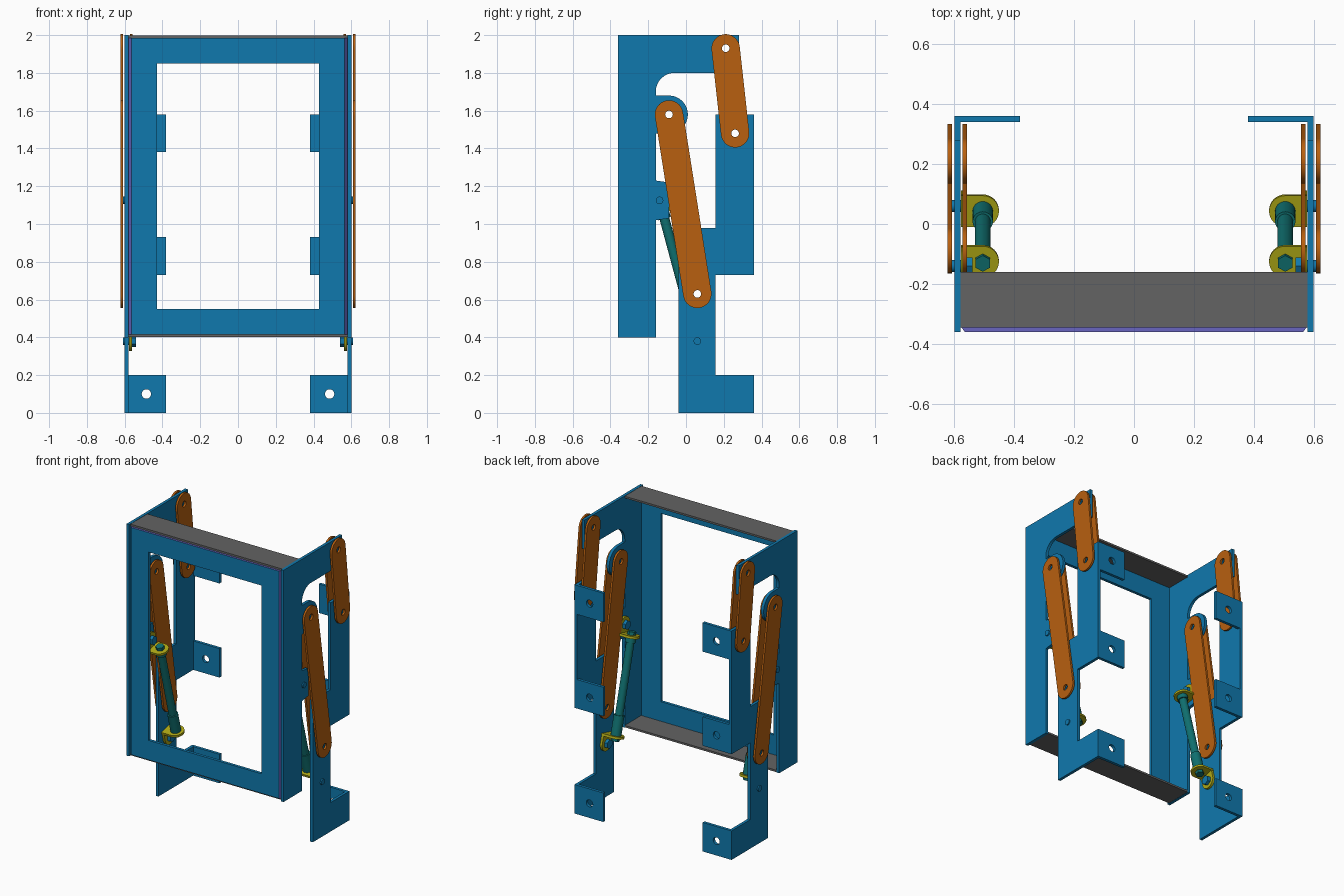
import bpy, bmesh
from math import sin, cos, radians, pi
from mathutils import Matrix, Vector

if "Cube" in bpy.data.objects:
    bpy.data.objects.remove(bpy.data.objects["Cube"])


def material(name, rgb):
    m = bpy.data.materials.new(name)
    m.use_nodes = True
    m.diffuse_color = (*rgb, 1)
    m.node_tree.nodes["Principled BSDF"].inputs["Base Color"].default_value = (*rgb, 1)
    return m


BLUE = material("blue", (0.005, 0.19, 0.42))
ORANGE = material("orange", (0.48, 0.117, 0.005))
GRAY = material("gray", (0.125, 0.125, 0.125))
YELLOW = material("yellow", (0.42, 0.39, 0.008))
TEAL = material("teal", (0.005, 0.16, 0.16))
PURPLE = material("purple", (0.14, 0.13, 0.53))
parts = []


def add_object(name, bm, *mats):
    bmesh.ops.remove_doubles(bm, verts=bm.verts, dist=0.0002)
    bmesh.ops.recalc_face_normals(bm, faces=bm.faces)
    me = bpy.data.meshes.new(name)
    bm.to_mesh(me)
    bm.free()
    for m in mats:
        me.materials.append(m)
    ob = bpy.data.objects.new(name, me)
    bpy.context.collection.objects.link(ob)
    parts.append(ob)
    return ob


def arc(cx, cy, r, a, b, n=16):
    steps = [radians(a + (b - a) * i / n) for i in range(n + 1)]
    return [(cx + r * cos(t), cy + r * sin(t)) for t in steps]


def axes(u, v, w, origin):
    m = Matrix((u, v, w)).transposed().to_4x4()
    m.translation = origin
    return m


def side_plane(x):
    return axes((0, 1, 0), (0, 0, 1), (1, 0, 0), (x, 0, 0))


def plate(name, outline, holes, thickness, matrix, mat):
    """Flat sheet from an outline with round holes (u, v, radius)."""
    cu = bpy.data.curves.new(name, 'CURVE')
    cu.dimensions, cu.fill_mode, cu.extrude = '2D', 'BOTH', thickness / 2
    for pts in [outline] + [arc(u, v, r, 0, 345, 23) for u, v, r in holes]:
        sp = cu.splines.new('POLY')
        sp.points.add(len(pts) - 1)
        for p, (u, v) in zip(sp.points, pts):
            p.co = (u, v, 0, 1)
        sp.use_cyclic_u = True
    tmp = bpy.data.objects.new(name + "_outline", cu)
    me = bpy.data.meshes.new_from_object(tmp)
    bm = bmesh.new()
    bm.from_mesh(me)
    bm.transform(matrix)
    bpy.data.objects.remove(tmp)
    bpy.data.curves.remove(cu)
    bpy.data.meshes.remove(me)
    for f in bm.faces:
        f.material_index = 0
    return add_object(name, bm, mat)


def box(name, lo, hi, mat):
    lo, hi = Vector(lo), Vector(hi)
    bm = bmesh.new()
    bmesh.ops.create_cube(bm, size=1, matrix=Matrix.Translation((lo + hi) / 2)
                          @ Matrix.Diagonal((*(hi - lo), 1)))
    return add_object(name, bm, mat)


def rod(name, a, b, r, mat, sides=24):
    a, b = Vector(a), Vector(b)
    m = Matrix.Translation((a + b) / 2) @ (b - a).to_track_quat('Z', 'Y').to_matrix().to_4x4()
    bm = bmesh.new()
    bmesh.ops.create_cone(bm, cap_ends=True, segments=sides, radius1=r, radius2=r,
                          depth=(b - a).length, matrix=m)
    return add_object(name, bm, mat)


# Front frame: mitred ring with purple outer edges
def rectangle(x, z0, z1, y):
    return [(-x, y, z0), (x, y, z0), (x, y, z1), (-x, y, z1)]


bm = bmesh.new()
of, ob_, inf, inb = [[bm.verts.new(p) for p in rectangle(*q)] for q in (
    (0.565, 0.415, 1.985, -0.36), (0.58, 0.415, 1.985, -0.34),
    (0.43, 0.55, 1.85, -0.36), (0.43, 0.55, 1.85, -0.34))]
for i in range(4):
    j = (i + 1) % 4
    for a, b in ((of, inf), (inf, inb), (inb, ob_), (ob_, of)):
        f = bm.faces.new((a[i], a[j], b[j], b[i]))
        f.material_index = int(a is ob_)
add_object("front_frame", bm, BLUE, PURPLE)

# Gray panels closing the frame above and below
box("top_panel", (-0.58, -0.345, 1.985), (0.58, -0.16, 1.998), GRAY)
box("bottom_panel", (-0.58, -0.345, 0.402), (0.58, -0.16, 0.415), GRAY)

# Pivot points in (y, z)
LONG = ((-0.09, 1.58), (0.06, 0.63))
SHORT = ((0.21, 1.93), (0.26, 1.48))
STRUT = ((-0.14, 1.125), (0.06, 0.38))
PIN = 0.02

arm_outline = ([(-0.36, 0.4), (-0.16, 0.4), (-0.16, 1.02), (-0.09, 1.03), (-0.09, 1.22),
                (-0.16, 1.23), (-0.16, 1.48)] + arc(*LONG[0], 0.1, -90, 90)
               + [(-0.16, 1.68)] + arc(-0.06, 1.70, 0.1, 180, 90)
               + [(0.28, 1.8), (0.28, 2.0), (-0.36, 2.0)])
bracket_outline = [(-0.04, 0), (0.36, 0), (0.36, 0.2), (0.155, 0.2), (0.155, 0.73),
                   (0.36, 0.73), (0.36, 1.58), (0.155, 1.58), (0.155, 0.98), (-0.04, 0.98)]


def link(name, ends, x):
    a, b = Vector(ends[0]), Vector(ends[1])
    d = (b - a).normalized()
    n = Vector((-d.y, d.x))
    outline = []
    for c, sgn in ((a, 1), (b, -1)):
        for i in range(17):
            t = pi * i / 16
            p = c + 0.075 * sgn * (cos(t) * n - sin(t) * d)
            outline.append((p.x, p.y))
    plate(name, outline, [(*a, PIN), (*b, PIN)], 0.014, side_plane(x), ORANGE)


for s, side in ((1, "left"), (-1, "right")):
    # Sheet side plates
    plate(side + "_frame_arm", arm_outline, [(*LONG[0], PIN), (*SHORT[0], PIN)],
          0.02, side_plane(s * 0.59), BLUE)
    plate(side + "_rear_bracket", bracket_outline, [(*LONG[1], PIN), (*SHORT[1], PIN)],
          0.02, side_plane(s * 0.59), BLUE)

    # Mounting tabs folded inward
    for level, z in (("lower", 0), ("middle", 0.73), ("upper", 1.38)):
        outline = [(s * 0.38, z), (s * 0.581, z), (s * 0.581, z + 0.2), (s * 0.38, z + 0.2)]
        plate(side + "_" + level + "_tab", outline, [(s * 0.485, z + 0.1, 0.025)], 0.02,
              axes((1, 0, 0), (0, 0, 1), (0, -1, 0), (0, 0.35, 0)), BLUE)

    # Paired swing links either side of the plates
    for place, x in (("outer", 0.615), ("inner", 0.565)):
        link(side + "_" + place + "_long_link", LONG, s * x)
        link(side + "_" + place + "_short_link", SHORT, s * x)

    # Strut with folded end brackets
    top, bottom = [Vector((s * 0.505, *p)) for p in STRUT]
    down = (bottom - top).normalized()
    for end, pivot, d in (("upper", top, down), ("lower", bottom, -down)):
        across = d.cross(Vector((1, 0, 0)))
        ear = [(0.052, 0.06)] + arc(0, 0, 0.052, 0, -180) + [(-0.052, 0.06)]
        plate(side + "_" + end + "_strut_ear", ear, [], 0.016,
              axes(across, d, across.cross(d), (s * 0.57, pivot.y, pivot.z)), YELLOW)
        foot = [(s * u, v) for u, v in arc(0, 0, 0.054, 90, 270) + [(0.073, -0.054), (0.073, 0.054)]]
        plate(side + "_" + end + "_strut_foot", foot, [], 0.016,
              axes((1, 0, 0), d.cross(Vector((1, 0, 0))), d, pivot + d * 0.06), YELLOW)
        rod(side + "_" + end + "_strut_nut", pivot + d * 0.03, pivot + d * 0.06, 0.028, TEAL, 6)
        px, py, pz = pivot
        rod(side + "_" + end + "_pivot_bolt", (s * 0.555, py, pz), (s * 0.608, py, pz), 0.02, BLUE)
        rod(side + "_" + end + "_bolt_head", (s * 0.54, py, pz), (s * 0.562, py, pz), 0.032, BLUE, 6)
    rod(side + "_strut_body", top + down * 0.06, bottom - down * 0.06, 0.026, TEAL)
    rod(side + "_strut_collar", bottom - down * 0.2, bottom - down * 0.06, 0.034, TEAL)
    rod(side + "_strut_cap", top + down * 0.06, top + down * 0.1, 0.034, TEAL)

# Smooth the round edges only
bpy.ops.object.select_all(action='DESELECT')
for ob in parts:
    ob.select_set(True)
bpy.context.view_layer.objects.active = parts[0]
bpy.ops.object.shade_smooth_by_angle(angle=radians(30))
